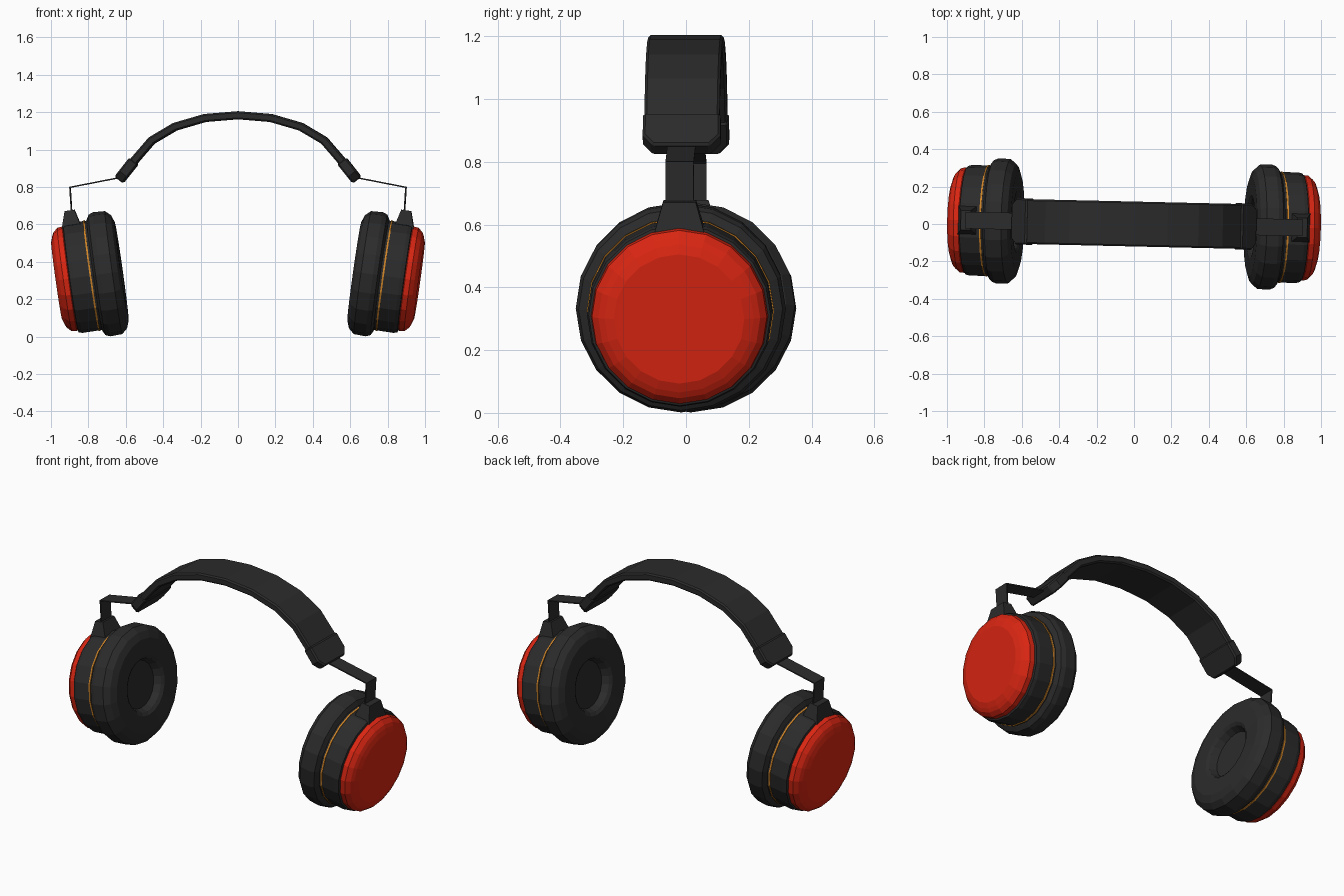
import bpy, bmesh, math
from mathutils import Vector, Matrix

if "Cube" in bpy.data.objects:
    bpy.data.objects.remove(bpy.data.objects["Cube"])

TILT = math.radians(8)                      # cups lean inwards at the bottom
TURN = Matrix.Rotation(math.radians(-1.3), 4, 'Z')   # slight turn of the whole model
CUP = Vector((0.695, 0, 0.338))             # centre of the right ear cushion
AXIS = Vector((math.cos(TILT), 0, -math.sin(TILT)))
UP = Vector((math.sin(TILT), 0, math.cos(TILT)))
SIDES = 20


def material(name, rgb):
    m = bpy.data.materials.new(name)
    m.diffuse_color = (*rgb, 1)
    m.use_nodes = True
    m.node_tree.nodes["Principled BSDF"].inputs["Base Color"].default_value = m.diffuse_color
    return m


BLACK = material("charcoal", (0.024, 0.024, 0.024))
RED = material("red", (0.70, 0.019, 0.006))
GOLD = material("amber", (0.62, 0.23, 0.02))


def finish(name, bm, mat, side=1, bevel=0):
    """Mirror to the given side, turn, and link the part."""
    bmesh.ops.transform(bm, matrix=TURN @ Matrix.Diagonal((side, 1, 1, 1)), verts=bm.verts)
    bmesh.ops.recalc_face_normals(bm, faces=bm.faces)
    me = bpy.data.meshes.new(name)
    bm.to_mesh(me)
    bm.free()
    me.materials.append(mat)
    ob = bpy.data.objects.new(name, me)
    bpy.context.collection.objects.link(ob)
    if bevel:
        b = ob.modifiers.new("bevel", 'BEVEL')
        b.width = bevel
        b.segments = 1
        b.limit_method = 'ANGLE'
        b.angle_limit = math.radians(40)


def cup_point(t, y, r):
    return CUP + AXIS * t + UP * r + Vector((0, y, 0))


def lathe(name, profile, mat, side):
    """Closed solid of (along axis, radius) points turned about the cup axis."""
    bm = bmesh.new()
    rings = []
    for t, r in profile:
        rings.append([bm.verts.new(cup_point(t, r * math.sin(a), r * math.cos(a)))
                      for a in (2 * math.pi * i / SIDES for i in range(SIDES))])
    for p, q in zip(rings, rings[1:]):
        for i in range(SIDES):
            j = (i + 1) % SIDES
            bm.faces.new((p[i], p[j], q[j], q[i]))
    bm.faces.new(rings[0])
    bm.faces.new(rings[-1])
    finish(name, bm, mat, side)


def prism(name, lower, upper, mat, side=1, bevel=0):
    """Solid between two matching outlines."""
    bm = bmesh.new()
    a = [bm.verts.new(p) for p in lower]
    b = [bm.verts.new(p) for p in upper]
    bm.faces.new(a)
    bm.faces.new(b)
    for i in range(len(a)):
        j = (i + 1) % len(a)
        bm.faces.new((a[i], a[j], b[j], b[i]))
    finish(name, bm, mat, side, bevel)


def ribbon(name, path, half, thick, mat, side=1, bevel=0):
    """Strip following an xz path (its outer edge), extruded along y."""
    bm = bmesh.new()
    pts = [Vector(p) for p in path]
    rings = []
    for i, p in enumerate(pts):
        d0 = (pts[i] - pts[i - 1]).normalized() if i else (pts[1] - pts[0]).normalized()
        d1 = (pts[i + 1] - pts[i]).normalized() if i < len(pts) - 1 else d0
        d = (d0 + d1).normalized()
        n = Vector((d.y, -d.x)) * (thick / max(0.4, d.dot(d1)))
        q = p + n
        rings.append([bm.verts.new(v) for v in (
            (p.x, -half, p.y), (p.x, half, p.y), (q.x, half, q.y), (q.x, -half, q.y))])
    for a, b in zip(rings, rings[1:]):
        for i in range(4):
            j = (i + 1) % 4
            bm.faces.new((a[i], a[j], b[j], b[i]))
    bm.faces.new(rings[0])
    bm.faces.new(rings[-1])
    finish(name, bm, mat, side, bevel)


# Headband arch, outer edge left to right
half_arch = [(0.18, 1.19), (0.345, 1.142), (0.475, 1.065), (0.57, 0.955), (0.60, 0.91)]
arch = [(-x, z) for x, z in reversed(half_arch)] + [(0, 1.205)] + half_arch
ribbon("headband", arch, 0.12, 0.043, BLACK, bevel=0.008)

for side, label in ((1, "right"), (-1, "left")):
    # Ear cushion with its shallow ear opening
    lathe(label + "_cushion", [(-0.025, 0.135), (-0.062, 0.152), (-0.073, 0.17), (-0.074, 0.265),
                               (-0.06, 0.305), (-0.03, 0.332), (0.035, 0.335), (0.06, 0.325),
                               (0.073, 0.30), (0.073, 0.2)], BLACK, side)
    # Housing, amber seam and red outer cap
    lathe(label + "_housing", [(0.06, 0.28), (0.07, 0.295), (0.18, 0.296), (0.20, 0.29),
                               (0.206, 0.272)], BLACK, side)
    lathe(label + "_seam", [(0.084, 0.28), (0.084, 0.299), (0.093, 0.299), (0.093, 0.28)], GOLD, side)
    lathe(label + "_cap", [(0.195, 0.27), (0.207, 0.282), (0.235, 0.279), (0.258, 0.258),
                           (0.268, 0.238), (0.278, 0.208)], RED, side)
    # Tapered mount on top of the housing
    low = [cup_point(t, y, 0.265) for t, y in ((0.105, -0.08), (0.212, -0.08), (0.212, 0.08), (0.105, 0.08))]
    top = [cup_point(t, y, 0.362) for t, y in ((0.13, -0.052), (0.183, -0.052), (0.183, 0.052), (0.13, 0.052))]
    prism(label + "_mount", low, top, BLACK, side)
    # Thin bent metal strap
    ribbon(label + "_strap", [(0.62, 0.856), (0.902, 0.801), (0.893, 0.66)], 0.045, 0.007, BLACK, side)
    # Headband end piece with chamfered lower corners
    start, end = Vector((0.555, 0, 0.940)), Vector((0.637, 0, 0.837))
    d = (end - start).normalized()
    n = Vector((-d.z, 0, d.x)) * 0.029
    outline = [start + d * s + Vector((0, y, 0)) for y, s in (
        (-0.124, 0), (0.124, 0), (0.124, 0.09), (0.092, 0.131), (-0.092, 0.131), (-0.124, 0.09))]
    prism(label + "_band_end", [p - n for p in outline], [p + n for p in outline], BLACK, side, 0.008)
